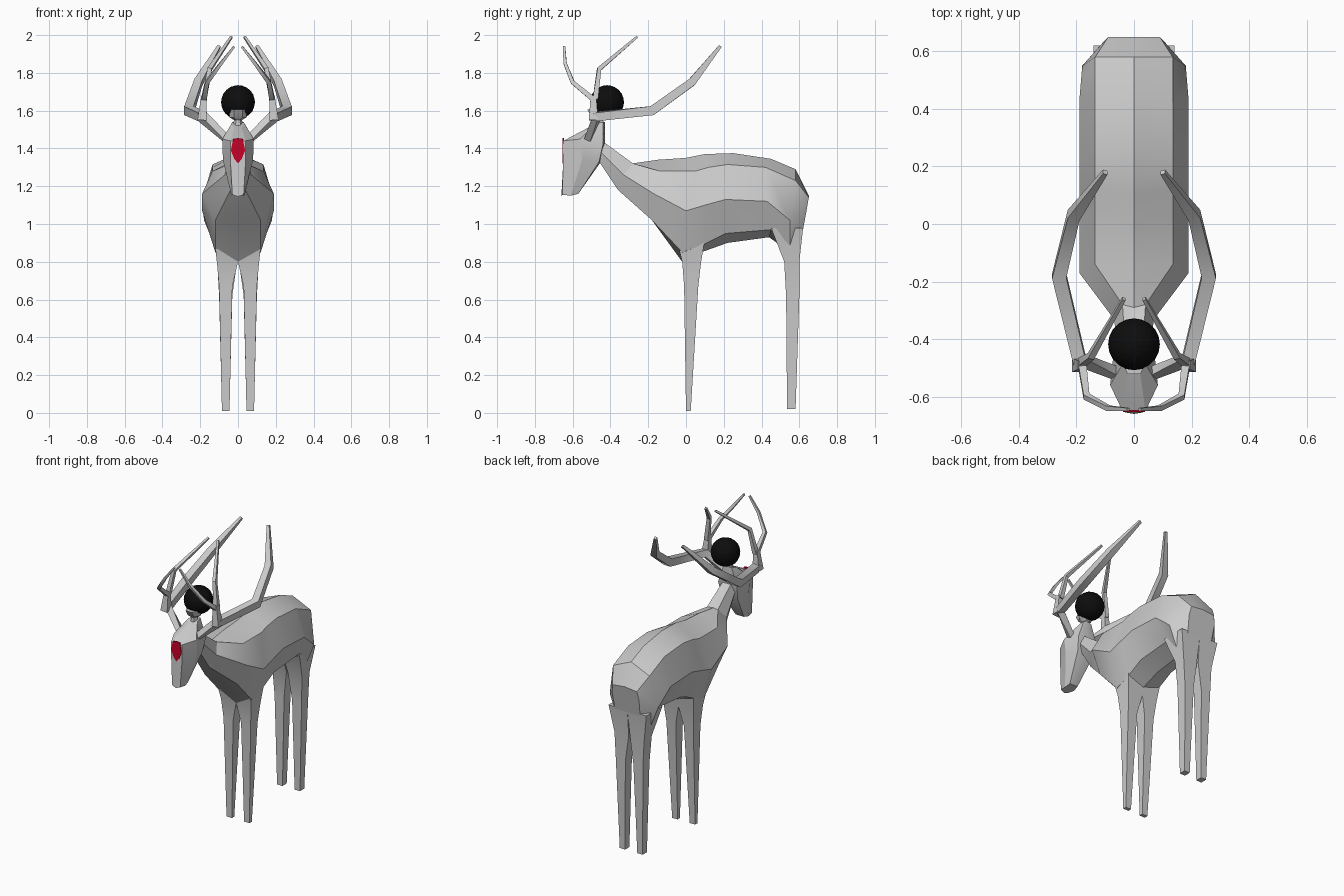
import bpy
import bmesh
import math
from mathutils import Vector

cube = bpy.data.objects.get("Cube")
if cube:
    bpy.data.objects.remove(cube, do_unlink=True)


def make_material(name, colour):
    material = bpy.data.materials.new(name)
    material.use_nodes = True
    material.diffuse_color = (*colour, 1)
    shader = material.node_tree.nodes["Principled BSDF"]
    shader.inputs["Base Color"].default_value = (*colour, 1)
    return material


grey = make_material("pale grey", (0.6, 0.6, 0.6))
black = make_material("black", (0.004, 0.004, 0.004))
red = make_material("red", (0.6, 0.0, 0.02))


def finish(bm, name, material, angle=0):
    """Turn a bmesh into a linked, coloured object."""
    bmesh.ops.recalc_face_normals(bm, faces=bm.faces)
    mesh = bpy.data.meshes.new(name)
    bm.to_mesh(mesh)
    bm.free()
    mesh.materials.append(material)
    part = bpy.data.objects.new(name, mesh)
    bpy.context.collection.objects.link(part)
    if angle:
        bpy.ops.object.select_all(action="DESELECT")
        part.select_set(True)
        bpy.context.view_layer.objects.active = part
        bpy.ops.object.shade_smooth_by_angle(angle=math.radians(angle))
    return part


def loft(name, rings, material=grey, angle=0):
    """Skin a sequence of equal-sized closed rings and cap both ends."""
    bm = bmesh.new()
    loops = [[bm.verts.new(point) for point in ring] for ring in rings]
    for low, high in zip(loops, loops[1:]):
        for i in range(len(low)):
            j = (i + 1) % len(low)
            bm.faces.new((low[i], low[j], high[j], high[i]))
    bm.faces.new(loops[0])
    bm.faces.new(loops[-1])
    return finish(bm, name, material, angle)


def symmetric(half):
    """Complete a half ring whose first and last points lie on the centre plane."""
    return half + [(-x, y, z) for x, y, z in reversed(half[1:-1])]


def section(widths, ys, zs):
    """Full ring from half-widths of the upper, side and lower edges."""
    return symmetric(list(zip((0, *widths, 0), ys, zs)))


def box_ring(side, x_range, y_range, z):
    (x0, x1), (y0, y1) = x_range, y_range
    return [(side * x, y, z) for x, y in ((x0, y0), (x1, y0), (x1, y1), (x0, y1))]


def branch(name, side, path, radii, stretch=1.0):
    """Tapering four-sided antler limb along a path."""
    points = [Vector((side * x, y, z)) for x, y, z in path]
    rings = []
    for i, point in enumerate(points):
        before, after = points[max(i - 1, 0)], points[min(i + 1, len(points) - 1)]
        direction = (after - before).normalized()
        across = direction.cross(Vector((side, 0, 0))).normalized()
        other = direction.cross(across)
        ring = []
        for k in range(4):
            a = math.tau * (k + 0.5) / 4
            offset = across * math.cos(a) * stretch + other * math.sin(a)
            ring.append(point + offset * radii[i])
        rings.append(ring)
    return loft(name, rings, grey, 35)


# Body: rings run top, upper edge, widest edge, lower edge, belly
flank = (0.135, 0.19, 0.12)
loft("body_and_neck", [
    section((0.03, 0.05, 0.03), (-0.43, -0.43, -0.45, -0.46, -0.46), (1.43, 1.43, 1.38, 1.33, 1.33)),
    section((0.04, 0.07, 0.04), (-0.29, -0.28, -0.33, -0.36, -0.36), (1.32, 1.32, 1.26, 1.18, 1.18)),
    section(flank, (-0.15, -0.14, -0.17, -0.18, -0.18), (1.34, 1.28, 1.16, 1.02, 1.02)),
    section(flank, (0, 0.05, 0, -0.02, -0.02), (1.35, 1.28, 1.07, 0.85, 0.80)),
    section(flank, (0.1, 0.12, 0.1, 0.09, 0.08), (1.37, 1.3, 1.1, 0.89, 0.85)),
    section(flank, (0.25, 0.22, 0.21, 0.21, 0.22), (1.375, 1.315, 1.13, 0.95, 0.9)),
    section(flank, (0.45, 0.42, 0.43, 0.45, 0.44), (1.345, 1.3, 1.12, 0.97, 0.93)),
    section((0.135, 0.18, 0.11), (0.58, 0.58, 0.55, 0.55, 0.55), (1.29, 1.23, 1.02, 0.85, 0.85)),
    section((0.09, 0.1, 0.09), (0.65, 0.65, 0.64, 0.61, 0.6), (1.15, 1.14, 1.08, 0.92, 0.88)),
], angle=30)

# Head: rings run front, front edge, cheek, back edge, back
loft("head", [
    section((0.03, 0.035, 0.03), (-0.66, -0.655, -0.61, -0.57, -0.57), (1.145, 1.155, 1.15, 1.16, 1.16)),
    section((0.04, 0.08, 0.06), (-0.65, -0.65, -0.55, -0.46, -0.45), (1.33, 1.33, 1.34, 1.33, 1.33)),
    section((0.04, 0.083, 0.07), (-0.65, -0.65, -0.56, -0.44, -0.43), (1.44, 1.44, 1.45, 1.42, 1.43)),
    section((0.02, 0.035, 0.03), (-0.51, -0.51, -0.48, -0.44, -0.43), (1.51, 1.51, 1.53, 1.54, 1.54)),
], angle=25)

# Red face plate
outline = symmetric([(0, 0, 1.455), (0.025, 0, 1.45), (0.038, 0, 1.39), (0.02, 0, 1.345), (0, 0, 1.32)])
loft("red_face_plate", [[(x, y, z) for x, _, z in outline] for y in (-0.646, -0.654)], red)

# Stalk and cup that carry the ball
def hexagon(y, z, width, depth):
    return [(width * math.cos(k * math.tau / 6), y + depth * math.sin(k * math.tau / 6), z)
            for k in range(6)]


loft("ball_cup", [
    hexagon(-0.46, 1.5, 0.028, 0.028),
    hexagon(-0.46, 1.55, 0.022, 0.025),
    hexagon(-0.46, 1.565, 0.045, 0.045),
    hexagon(-0.47, 1.605, 0.045, 0.06),
], angle=25)

# Black ball
ball = bmesh.new()
bmesh.ops.create_icosphere(ball, subdivisions=3, radius=0.09)
bmesh.ops.translate(ball, verts=ball.verts, vec=(0, -0.418, 1.645))
finish(ball, "black_ball", black)

for side, label in ((1, "left"), (-1, "right")):
    # Legs
    loft(label + "_front_leg", [
        box_ring(side, (0, 0.125), (-0.05, 0.1), 0.92),
        box_ring(side, (0, 0.112), (-0.02, 0.08), 0.8),
        box_ring(side, (0.03, 0.1), (-0.01, 0.065), 0.67),
        box_ring(side, (0.045, 0.085), (0, 0.025), 0.01),
    ], angle=30)
    loft(label + "_hind_leg", [
        box_ring(side, (0, 0.14), (0.45, 0.62), 0.98),
        box_ring(side, (0.005, 0.11), (0.52, 0.6), 0.8),
        box_ring(side, (0.03, 0.1), (0.53, 0.6), 0.62),
        box_ring(side, (0.045, 0.085), (0.535, 0.58), 0.02),
    ], angle=30)

    # Antlers: long swept beam, forward tine and upper tine
    branch(label + "_antler_beam", side,
           [(0.06, -0.52, 1.45), (0.19, -0.47, 1.57), (0.26, -0.18, 1.6), (0.21, 0.03, 1.75), (0.1, 0.18, 1.94)],
           [0.025, 0.033, 0.035, 0.03, 0.012])
    branch(label + "_antler_fork", side,
           [(0.19, -0.49, 1.55), (0.18, -0.49, 1.68)], [0.035, 0.02])
    branch(label + "_forward_tine", side,
           [(0.18, -0.49, 1.66), (0.165, -0.6, 1.75), (0.09, -0.64, 1.85), (0.02, -0.645, 1.94)],
           [0.02, 0.015, 0.012, 0.008])
    branch(label + "_upper_tine", side,
           [(0.18, -0.48, 1.66), (0.15, -0.46, 1.82), (0.035, -0.26, 1.99)],
           [0.02, 0.016, 0.009])
